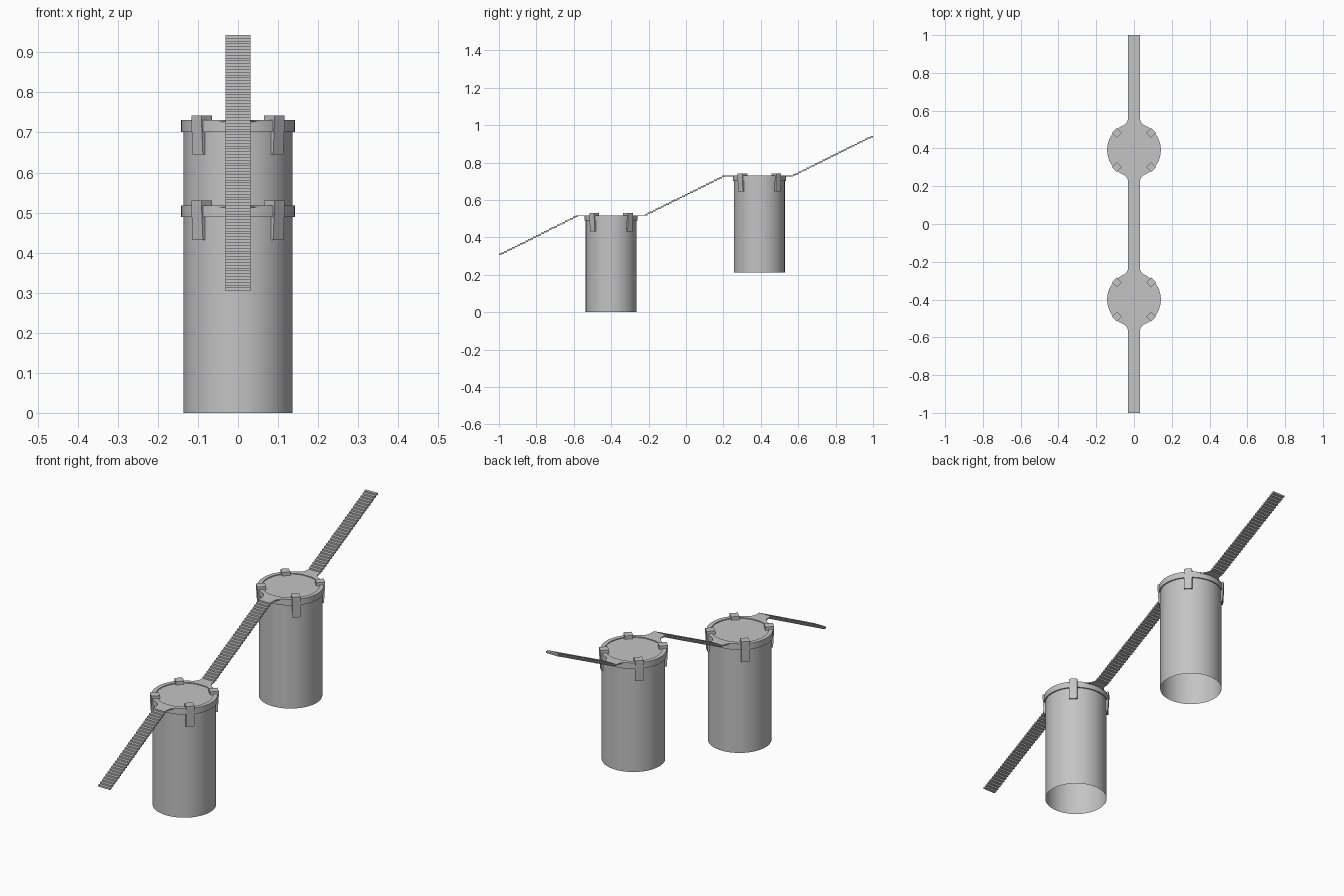
import bpy, bmesh
from math import sin, cos, pi, sqrt, atan2
from mathutils import Matrix, Vector

if "Cube" in bpy.data.objects:
    bpy.data.objects.remove(bpy.data.objects["Cube"])

GREY = (0.55, 0.55, 0.55, 1)
mat = bpy.data.materials.new("stone_grey")
mat.use_nodes = True
mat.diffuse_color = GREY
mat.node_tree.nodes["Principled BSDF"].inputs["Base Color"].default_value = GREY

TOP, RISE = 0.518, 0.2125        # lower deck height, climb of each flight
HALF = 0.031                     # half width of the walkway
R_BODY, R_RIM, R_FLOOR = 0.136, 0.142, 0.123
STEPS = 30


def finish(bm, name, smooth=True):
    bmesh.ops.recalc_face_normals(bm, faces=bm.faces)
    mesh = bpy.data.meshes.new(name)
    bm.to_mesh(mesh)
    bm.free()
    mesh.materials.append(mat)
    obj = bpy.data.objects.new(name, mesh)
    bpy.context.collection.objects.link(obj)
    if smooth:
        bpy.ops.object.select_all(action='DESELECT')
        obj.select_set(True)
        bpy.context.view_layer.objects.active = obj
        bpy.ops.object.shade_smooth_by_angle(angle=pi / 6)
    return obj


def lathe(name, profile, y, z, segments=64):
    bm = bmesh.new()
    verts = [bm.verts.new((r, 0, h)) for r, h in profile]
    edges = [bm.edges.new(pair) for pair in zip(verts, verts[1:])]
    bmesh.ops.spin(bm, geom=verts + edges, axis=(0, 0, 1), cent=(0, 0, 0),
                   angle=2 * pi, steps=segments, use_duplicate=False)
    bmesh.ops.remove_doubles(bm, verts=bm.verts, dist=1e-5)
    bmesh.ops.translate(bm, verts=bm.verts, vec=(0, y, z))
    return finish(bm, name)


def deck_outline(front, back):
    """Circle that flares through fillets into the walkway at both ends."""
    fillet = 0.045
    cx = HALF + fillet
    cy = sqrt((R_RIM + fillet) ** 2 - cx ** 2)
    join = atan2(cy, cx)
    side = [(R_RIM * cos(join * i / 16), R_RIM * sin(join * i / 16)) for i in range(17)]
    for i in range(1, 9):
        a = join + pi + (pi - (join + pi)) * i / 8
        side.append((cx + fillet * cos(a), cy + fillet * sin(a)))
    right_back = side + [(HALF, back)]
    right_front = [(x, -y) for x, y in side[1:]] + [(HALF, -front)]
    right = right_front[::-1] + right_back
    return right + [(-x, y) for x, y in right[::-1]]


def deck(name, y, top, front, back):
    """Flat ring with two landings around the sunken floor."""
    bm = bmesh.new()
    rings = []
    for inner, h in ((0, -0.005), (0, 0), (1, 0), (1, -0.005)):
        ring = []
        for p in deck_outline(front, back):
            v = Vector(p)
            v = v.normalized() * R_FLOOR if inner else v
            ring.append(bm.verts.new((v.x, v.y + y, top + h)))
        rings.append(ring)
    n = len(rings[0])
    for a, b in zip(rings, rings[1:] + rings[:1]):
        for i in range(n):
            j = (i + 1) % n
            bm.faces.new((a[i], a[j], b[j], b[i]))
    return finish(bm, name)


def bracket(name, y, top, angle):
    """Raised cap with a tapered leg hooked over the rim."""
    profile = [(0.109, -0.01), (0.109, 0.012), (0.147, 0.012), (0.147, 0),
               (0.142, -0.086), (0.134, -0.086), (0.134, -0.01)]
    bm = bmesh.new()
    face = bm.faces.new([bm.verts.new((r, -0.018, h)) for r, h in profile])
    out = bmesh.ops.extrude_face_region(bm, geom=[face])
    moved = [g for g in out["geom"] if isinstance(g, bmesh.types.BMVert)]
    bmesh.ops.translate(bm, verts=moved, vec=(0, 0.036, 0))
    place = Matrix.Translation((0, y, top)) @ Matrix.Rotation(angle, 4, 'Z')
    bmesh.ops.transform(bm, matrix=place, verts=bm.verts)
    return finish(bm, name, smooth=False)


def stairs(name, y0, y1, z0):
    """Flight of thin treads stacked corner to corner."""
    bm = bmesh.new()
    run, rise = (y1 - y0) / STEPS, RISE / STEPS
    for i in range(STEPS):
        centre = (0, y0 + run * (i + 0.5), z0 + rise * (i + 0.45))
        size = Matrix.Diagonal((2 * HALF, run, rise * 1.1, 1))
        bmesh.ops.create_cube(bm, size=1, matrix=Matrix.Translation(centre) @ size)
    return finish(bm, name, smooth=False)


# Two towers, the rear one a flight higher
towers = (("front", -0.40, 0, 0.177, 0.180), ("rear", 0.392, RISE, 0.184, 0.180))
for label, y, lift, front, back in towers:
    top = TOP + lift
    lathe(label + "_tower_wall", [(R_BODY, 0), (R_BODY, TOP - 0.006)], y, lift)
    lathe(label + "_tower_rim", [(R_BODY, -0.029), (R_RIM, -0.029), (R_RIM, -0.001)], y, top)
    lathe(label + "_tower_floor", [(0, -0.004), (R_BODY, -0.004)], y, top)
    deck(label + "_tower_deck", y, top, front, back)
    for k in range(4):
        bracket(f"{label}_bracket_{k + 1}", y, top, pi / 4 + k * pi / 2)

# Three flights of stairs joining the landings
flights = (("lower", -1, -0.577), ("middle", -0.22, 0.208), ("upper", 0.572, 1))
for i, (label, y0, y1) in enumerate(flights):
    stairs(label + "_stairs", y0, y1, TOP + RISE * (i - 1))
